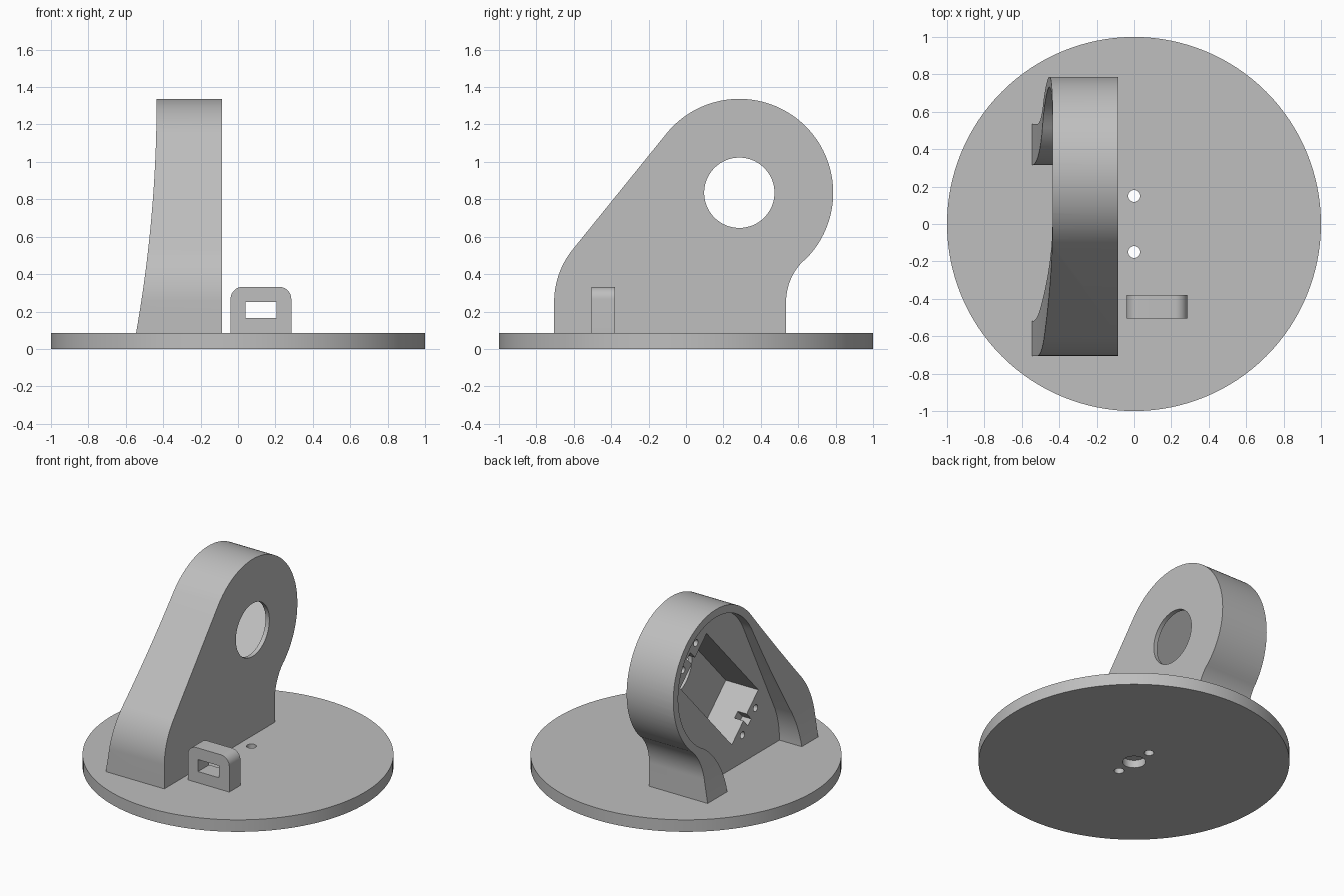
import bpy, bmesh
from math import sin, cos, radians, pi
from mathutils import Matrix, Vector

cube = bpy.data.objects.get("Cube")
if cube:
    bpy.data.objects.remove(cube, do_unlink=True)

GREY = (0.52, 0.52, 0.52, 1.0)
grey = bpy.data.materials.new("plain grey")
grey.use_nodes = True
grey.diffuse_color = GREY
grey.node_tree.nodes["Principled BSDF"].inputs["Base Color"].default_value = GREY

BASE_TOP = 0.085


def arc(cx, cy, r, start, end, steps=24):
    angles = [radians(start + (end - start) * i / steps) for i in range(steps + 1)]
    return [(cx + r * cos(a), cy + r * sin(a)) for a in angles]


def prism(name, points, place, low, high):
    """Extrude a closed 2D outline; place(u, v, depth) gives the 3D point."""
    bm = bmesh.new()
    rings = [[bm.verts.new(place(u, v, d)) for u, v in points] for d in (low, high)]
    bm.faces.new(rings[0])
    bm.faces.new(rings[1])
    for i in range(len(points)):
        j = (i + 1) % len(points)
        bm.faces.new((rings[0][i], rings[0][j], rings[1][j], rings[1][i]))
    bmesh.ops.recalc_face_normals(bm, faces=bm.faces)
    mesh = bpy.data.meshes.new(name)
    bm.to_mesh(mesh)
    bm.free()
    mesh.materials.append(grey)
    obj = bpy.data.objects.new(name, mesh)
    bpy.context.collection.objects.link(obj)
    return obj


def along_x(u, v, d):
    return (d, u, v)


def along_y(u, v, d):
    return (u, d, v)


def along_z(u, v, d):
    return (u, v, d)


def cut(target, cutter, operation="DIFFERENCE"):
    mod = target.modifiers.new(cutter.name, "BOOLEAN")
    mod.operation = operation
    mod.solver = "EXACT"
    mod.object = cutter
    bpy.ops.object.select_all(action="DESELECT")
    bpy.context.view_layer.objects.active = target
    target.select_set(True)
    bpy.ops.object.modifier_apply(modifier=mod.name)
    bpy.data.objects.remove(cutter, do_unlink=True)


def smooth(obj):
    bpy.ops.object.select_all(action="DESELECT")
    bpy.context.view_layer.objects.active = obj
    obj.select_set(True)
    bpy.ops.object.shade_smooth_by_angle(angle=radians(25))


def circle(u, v, r, steps=32):
    return arc(u, v, r, 0, 360, steps)[:-1]


def box(u0, u1, v0, v1):
    return [(u0, v0), (u1, v0), (u1, v1), (u0, v1)]


# Round base with two screw holes and a blind centre recess underneath
base = prism("round_base", circle(0, 0, 1, 128), along_z, 0, BASE_TOP)
for y in (-0.15, 0.15):
    cut(base, prism("base_hole", circle(0, y, 0.032), along_z, -0.1, 0.2))
cut(base, prism("base_recess", circle(0, 0, 0.075), along_z, -0.1, 0.055))
smooth(base)

# Upright bracket outline: foot, sloped front, round head and concave neck
HEAD = (0.285, 0.835)
outer = ([(-0.705, BASE_TOP)] + arc(-0.255, 0.25, 0.45, 180, 140)
         + arc(*HEAD, 0.502, 140, -46.3, 64)
         + arc(0.845, 0.25, 0.31, 133.7, 180) + [(0.535, BASE_TOP)])
bracket = prism("upright_bracket", outer, along_x, -0.6, -0.085)

# Trim the open side to a curve that flares toward the foot
flare = [(-0.435 - 0.11 * (1 - i / 24) ** 2, BASE_TOP + 1.25 * i / 24) for i in range(25)]
flare = [(-0.547, 0)] + flare + [(-0.435, 1.5), (-0.9, 1.5), (-0.9, 0)]
cut(bracket, prism("flare_cutter", flare, along_y, -1, 1))

# Shallow cavity inside the rim
inner = ([(-0.52, 0)] + arc(0.08, 0.085, 0.6, 180, 155, 12)
         + arc(*HEAD, 0.447, 155, -57.9, 64)
         + arc(0.755, 0.085, 0.44, 122.1, 180) + [(0.315, 0)])
cut(bracket, prism("cavity_cutter", inner, along_x, -0.8, -0.37))

# Tilted motor pocket, its mounting holes and its cable notches
tilt = Matrix.Rotation(radians(47), 2)
centre = Vector((0.156, 0.705))


def tilted(u, v, d):
    p = centre + tilt @ Vector((u, v))
    return (d, p.x, p.y)


cut(bracket, prism("pocket_cutter", box(-0.425, 0.425, -0.203, 0.203), tilted, -0.5, -0.115))
for side in (-1, 1):
    ends = sorted((side * 0.40, side * 0.50))
    cut(bracket, prism("notch_cutter", box(*ends, -0.025, 0.025), tilted, -0.5, -0.30))
    for v in (-0.1, 0.1):
        cut(bracket, prism("screw_cutter", circle(side * 0.49, v, 0.024, 20), tilted, -0.5, -0.2))

# Shaft opening through the flat face
cut(bracket, prism("shaft_cutter", circle(*HEAD, 0.188, 64), along_x, -0.2, 0))
smooth(bracket)

# Small rounded tab with a rectangular window
tab_shape = ([(-0.04, BASE_TOP), (0.285, BASE_TOP)] + arc(0.22, 0.267, 0.065, 0, 90, 10)
             + arc(0.025, 0.267, 0.065, 90, 180, 10))
tab = prism("cable_tab", tab_shape, along_y, -0.505, -0.38)
cut(tab, prism("tab_window", box(0.04, 0.205, 0.165, 0.25), along_y, -0.6, -0.3))
smooth(tab)
